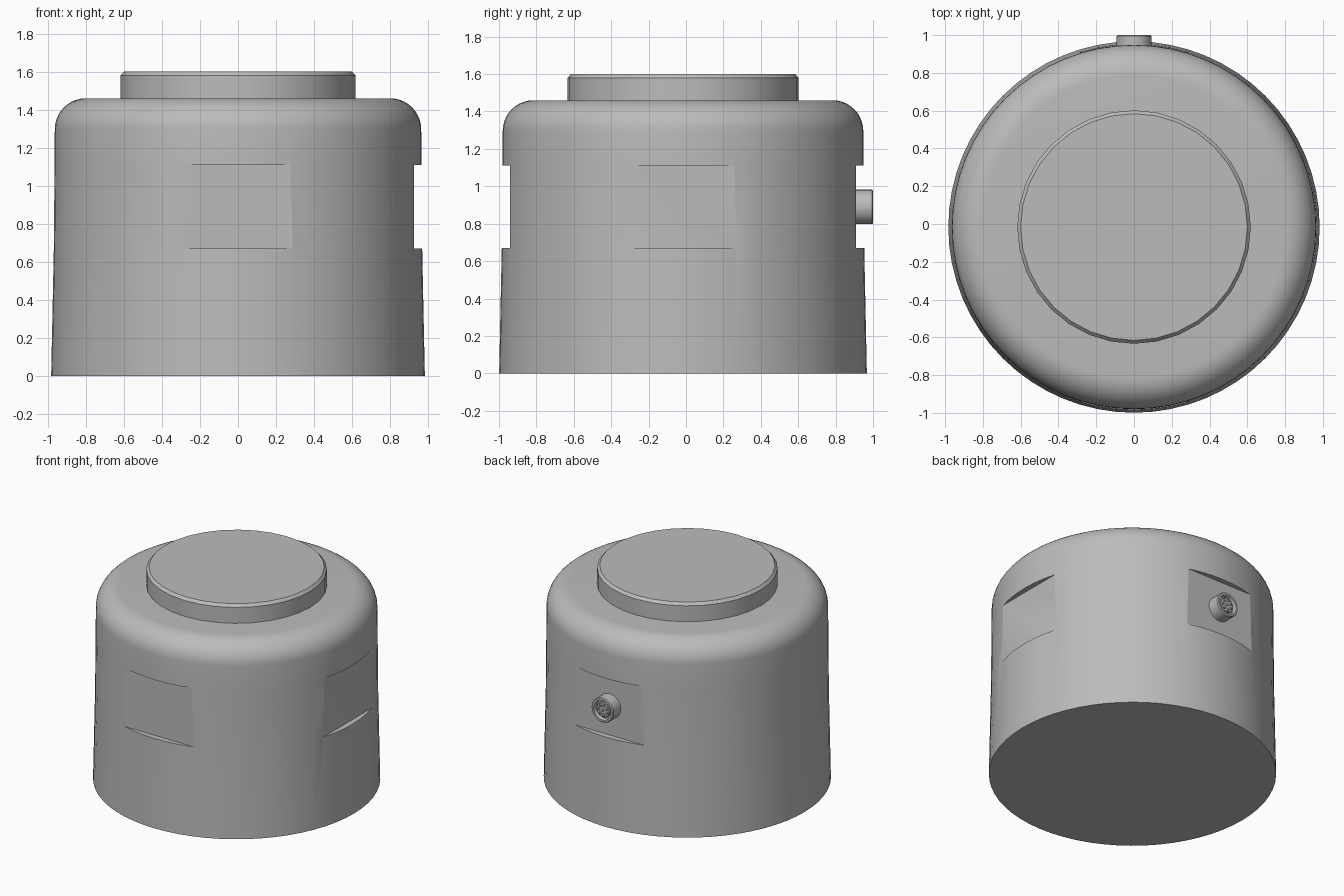
import bpy, bmesh, math
from mathutils import Matrix

if "Cube" in bpy.data.objects:
    bpy.data.objects.remove(bpy.data.objects["Cube"])

CY = -0.016      # housing axis in y
FLAT = 0.925     # distance of the flats from the axis

grey = bpy.data.materials.new("light grey")
grey.use_nodes = True
grey.diffuse_color = (0.5, 0.5, 0.5, 1)
grey.node_tree.nodes["Principled BSDF"].inputs["Base Color"].default_value = (0.5, 0.5, 0.5, 1)


def lathe(name, profile, segments, angle=30):
    """Revolve a (radius, height) profile about z and close both ends."""
    bm = bmesh.new()
    rings = []
    for r, z in profile:
        rings.append([bm.verts.new((r * math.cos(a), r * math.sin(a), z))
                      for a in (math.tau * i / segments for i in range(segments))])
    for low, high in zip(rings, rings[1:]):
        for i in range(segments):
            j = (i + 1) % segments
            bm.faces.new((low[i], low[j], high[j], high[i]))
    bm.faces.new(rings[0][::-1])
    bm.faces.new(rings[-1])
    mesh = bpy.data.meshes.new(name)
    bm.to_mesh(mesh)
    bm.free()
    ob = bpy.data.objects.new(name, mesh)
    bpy.context.collection.objects.link(ob)
    mesh.materials.append(grey)
    shade(ob, angle)
    return ob


def shade(ob, angle):
    bpy.ops.object.select_all(action="DESELECT")
    ob.select_set(True)
    bpy.context.view_layer.objects.active = ob
    bpy.ops.object.shade_smooth_by_angle(angle=math.radians(angle))


# Housing: slightly tapered drum with a rounded shoulder
fillet = [(0.80 + 0.164 * math.cos(t), 1.296 + 0.164 * math.sin(t))
          for t in (math.pi / 2 * i / 10 for i in range(11))]
housing = lathe("housing", [(0.983, 0), (0.969, 0.67), (0.965, 1.11)] + fillet, 64)
housing.location.y = CY

# Flats cut into the front, left and back
for label, dx, dy in (("front", 0, -1), ("left", 1, 0), ("back", 0, 1)):
    bpy.ops.mesh.primitive_cube_add(size=1)
    cutter = bpy.context.object
    cutter.name = label + "_flat_cutter"
    reach = FLAT + 0.15
    cutter.location = (dx * reach, CY + dy * reach, 0.89)
    cutter.scale = (0.3 if dx else 0.8, 0.3 if dy else 0.8, 0.44)
    cutter.data.materials.append(grey)
    bpy.context.view_layer.update()
    cut = housing.modifiers.new(label + "_flat", "BOOLEAN")
    cut.operation = "DIFFERENCE"
    cut.solver = "EXACT"
    cut.object = cutter
    bpy.context.view_layer.objects.active = housing
    bpy.ops.object.modifier_apply(modifier=cut.name)
    bpy.data.objects.remove(cutter)
shade(housing, 20)

# Lid on top
lid = lathe("lid", [(0.618, 1.45), (0.618, 1.58), (0.6, 1.6)], 32)
lid.location.y = CY

# Connector on the back flat, built along z and turned to point backwards
turn = Matrix.Translation((0, 0.9, 0.89)) @ Matrix.Rotation(-math.pi / 2, 4, "X")
shell = lathe("connector_shell", [(0.092, 0), (0.092, 0.094), (0.086, 0.1),
                                  (0.072, 0.1), (0.068, 0.07)], 32)
insert = lathe("connector_insert", [(0.056, 0.06), (0.056, 0.086), (0.052, 0.09)], 24)
shell.matrix_world = turn
insert.matrix_world = turn
spots = [(0, 0)] + [(0.036 * math.cos(k * math.tau / 7), 0.036 * math.sin(k * math.tau / 7))
                    for k in range(7)]
for n, (x, y) in enumerate(spots):
    pin = lathe(f"connector_pin_{n + 1}", [(0.009, 0.08), (0.009, 0.096), (0.006, 0.099)], 12)
    pin.matrix_world = turn @ Matrix.Translation((x, y, 0))
